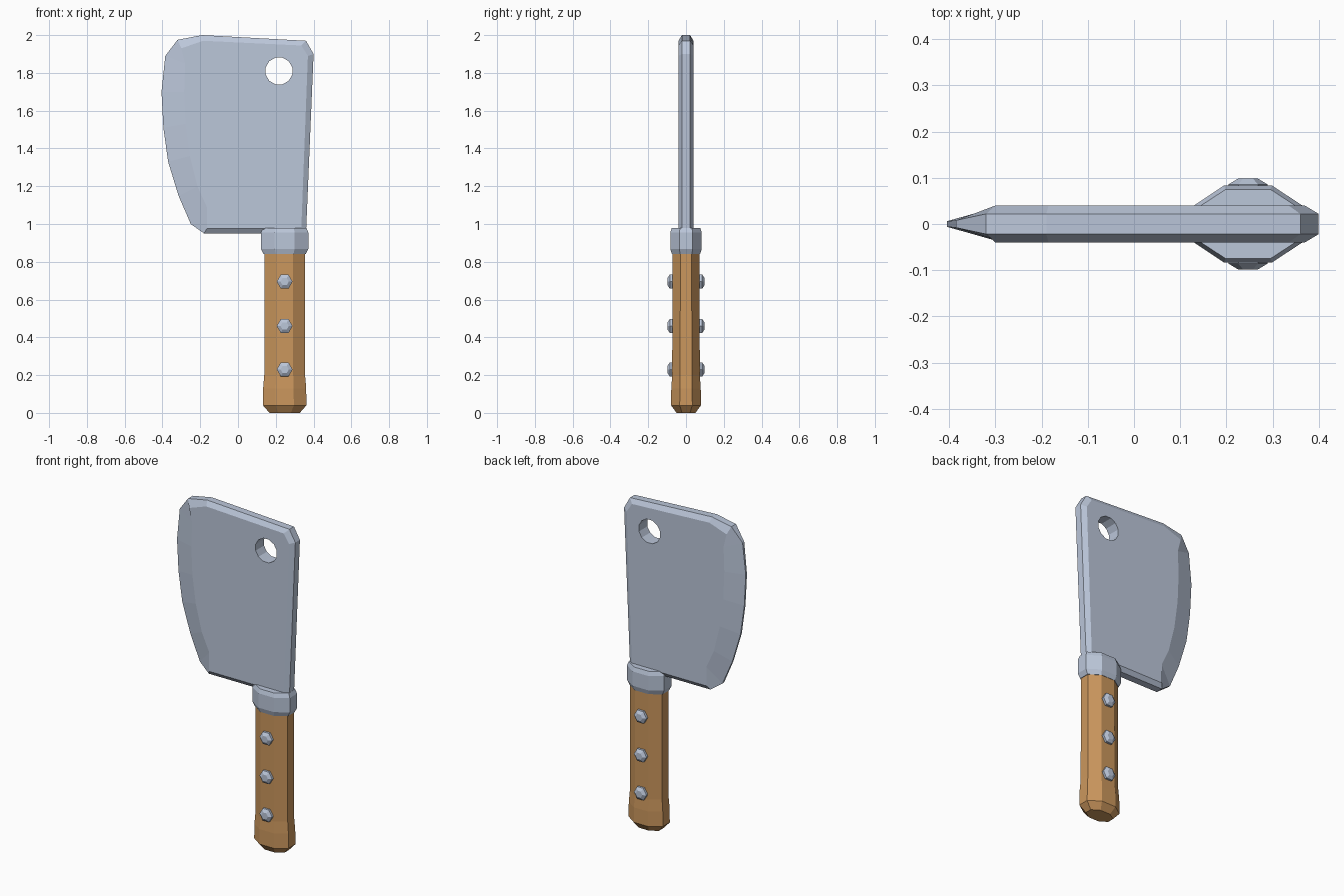
import bpy, bmesh, math
from mathutils import Matrix

if "Cube" in bpy.data.objects:
    bpy.data.objects.remove(bpy.data.objects["Cube"])


def material(name, rgb):
    m = bpy.data.materials.new(name)
    m.diffuse_color = (*rgb, 1)
    m.use_nodes = True
    m.node_tree.nodes["Principled BSDF"].inputs["Base Color"].default_value = m.diffuse_color
    return m


STEEL = material("blue grey steel", (0.50, 0.57, 0.70))
WOOD = material("warm wood", (0.60, 0.31, 0.11))


def loft(name, rings, mat):
    """Closed solid through rings of equal point count, capped at both ends."""
    bm = bmesh.new()
    loops = [[bm.verts.new(p) for p in ring] for ring in rings]
    n = len(loops[0])
    for a, b in zip(loops, loops[1:]):
        for i in range(n):
            j = (i + 1) % n
            bm.faces.new((a[i], a[j], b[j], b[i]))
    bm.faces.new(loops[0][::-1])
    bm.faces.new(loops[-1])
    bmesh.ops.recalc_face_normals(bm, faces=bm.faces)
    me = bpy.data.meshes.new(name)
    bm.to_mesh(me)
    bm.free()
    me.materials.append(mat)
    ob = bpy.data.objects.new(name, me)
    bpy.context.collection.objects.link(ob)
    return ob


CX = 0.247  # handle axis


def octagon(hx, hy, z, fx=0.42, fy=0.42):
    """Stretched octagon: wide flats front and back, narrow flats at the sides."""
    a, b = hx * fx, hy * fy
    pts = [(hx, b), (a, hy), (-a, hy), (-hx, b), (-hx, -b), (-a, -hy), (a, -hy), (hx, -b)]
    return [(CX + x, y, z) for x, y in pts]


def ngon_y(cx, cz, r, y, n, turn=0.0):
    return [(cx + r * math.cos(turn + math.tau * i / n), y,
             cz + r * math.sin(turn + math.tau * i / n)) for i in range(n)]


# Blade: outer x, z, outer half thickness, then inner x, z of the flat cheek
T = 0.04
outline = [
    (-0.19, 2.00, 0.022, -0.185, 1.97),
    (0.36, 1.97, 0.022, 0.335, 1.945),
    (0.40, 1.90, 0.022, 0.37, 1.89),
    (0.36, 0.95, 0.022, 0.335, 0.975),
    (-0.18, 0.95, 0.022, -0.165, 0.975),
    (-0.25, 1.00, 0.008, -0.165, 1.09),
    (-0.315, 1.15, 0.006, -0.215, 1.20),
    (-0.37, 1.33, 0.006, -0.255, 1.36),
    (-0.395, 1.51, 0.006, -0.278, 1.53),
    (-0.405, 1.70, 0.006, -0.285, 1.70),
    (-0.385, 1.89, 0.008, -0.28, 1.85),
    (-0.32, 1.975, 0.022, -0.30, 1.93),
]
blade = loft("blade", [
    [(ix, -T, iz) for x, z, t, ix, iz in outline],
    [(x, -t, z) for x, z, t, ix, iz in outline],
    [(x, t, z) for x, z, t, ix, iz in outline],
    [(ix, T, iz) for x, z, t, ix, iz in outline],
], STEEL)

# Hanging hole cut through the blade
cutter = loft("hole_cutter", [ngon_y(0.217, 1.81, 0.073, y, 12, math.pi / 12) for y in (-0.2, 0.2)], STEEL)
cutter.hide_render = True
mod = blade.modifiers.new("hole", 'BOOLEAN')
mod.operation = 'DIFFERENCE'
mod.solver = 'EXACT'
mod.object = cutter
bpy.context.view_layer.objects.active = blade
bpy.ops.object.modifier_apply(modifier="hole")
bpy.data.objects.remove(cutter)

# Collar joining the blade and handle
loft("collar", [octagon(hx, hy, z) for hx, hy, z in (
    (0.111, 0.074, 0.84), (0.125, 0.083, 0.868), (0.125, 0.083, 0.955), (0.115, 0.075, 0.98))], STEEL)

# Wooden handle with a flared butt
loft("handle", [octagon(hx, hy, z) for hx, hy, z in (
    (0.080, 0.050, 0.0), (0.115, 0.079, 0.04), (0.114, 0.078, 0.13),
    (0.108, 0.073, 0.20), (0.107, 0.072, 0.85))], WOOD)

# Hexagonal rivets on both sides
for i, z in enumerate((0.23, 0.46, 0.695), 1):
    for side, s in (("front", -1), ("back", 1)):
        loft(f"rivet_{side}_{i}", [ngon_y(CX, z, r, s * y, 6) for r, y in (
            (0.042, 0.05), (0.042, 0.086), (0.022, 0.098))], STEEL)
